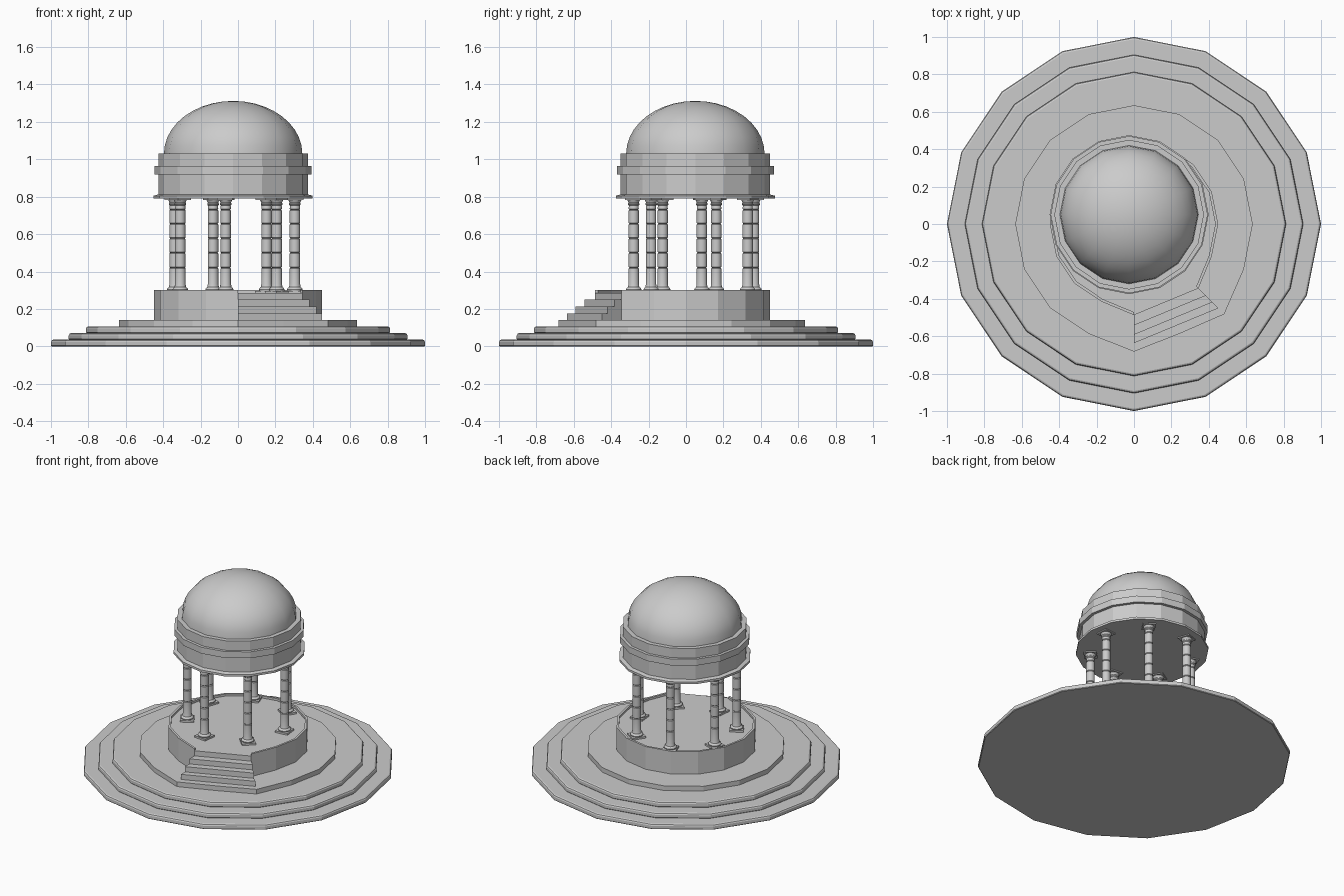
import bpy, bmesh
from math import sin, cos, radians, pi

if "Cube" in bpy.data.objects:
    bpy.data.objects.remove(bpy.data.objects["Cube"])

SIDES = 16
CX, CY = -0.026, 0.05      # centre of the rotunda
STAIR = (12, 14)           # ring corners pulled out at the stairs (-90 and -45 degrees)


def finish(name, bm, smooth=None):
    bmesh.ops.remove_doubles(bm, verts=bm.verts, dist=1e-5)
    bmesh.ops.recalc_face_normals(bm, faces=bm.faces)
    me = bpy.data.meshes.new(name)
    bm.to_mesh(me)
    bm.free()
    ob = bpy.data.objects.new(name, me)
    bpy.context.collection.objects.link(ob)
    if smooth:
        bpy.ops.object.select_all(action='DESELECT')
        ob.select_set(True)
        bpy.context.view_layer.objects.active = ob
        bpy.ops.object.shade_smooth_by_angle(angle=radians(smooth))
    return ob


def add_prism(bm, pts, z0, z1):
    lo = [bm.verts.new((x, y, z0)) for x, y in pts]
    hi = [bm.verts.new((x, y, z1)) for x, y in pts]
    bm.faces.new(lo[::-1])
    bm.faces.new(hi)
    n = len(pts)
    for i in range(n):
        j = (i + 1) % n
        bm.faces.new((lo[i], lo[j], hi[j], hi[i]))


def polar(r, deg):
    return (r * cos(radians(deg)), r * sin(radians(deg)))


def ring(r, pulled=None):
    return [polar(pulled if pulled and i in STAIR else r, i * 22.5) for i in range(SIDES)]


def add_lathe(bm, profile, sides, cx, cy):
    rings = []
    for r, z in profile:
        if r < 1e-4:
            rings.append([bm.verts.new((cx, cy, z))] * sides)
        else:
            rings.append([bm.verts.new((cx + r * cos(2 * pi * i / sides),
                                        cy + r * sin(2 * pi * i / sides), z)) for i in range(sides)])
    for a, b in zip(rings, rings[1:]):
        for i in range(sides):
            j = (i + 1) % sides
            quad = list(dict.fromkeys((a[i], a[j], b[j], b[i])))
            bm.faces.new(quad)


# Round base tiers with softened upper edges
def tier_profile(r, z0, z1):
    return [(0, z0), (r - .004, z0), (r, z0 + .004), (r, z1 - .012), (r - .004, z1 - .004), (r - .012, z1), (0, z1)]


for k, (r, z0, z1) in enumerate([(1, 0, .036), (.905, .036, .071), (.813, .071, .107)]):
    bm = bmesh.new()
    add_lathe(bm, tier_profile(r, z0, z1), SIDES, 0, 0)
    finish("base_tier_%d" % (k + 1), bm)

# Upper tier and platform, both widened under the stairs
bm = bmesh.new()
add_prism(bm, ring(.635, .682), .105, .14)
finish("base_tier_4", bm)
bm = bmesh.new()
add_prism(bm, ring(.45, .487), .135, .285)
finish("platform", bm)

# Low rim round the platform, open at the stairs
bm = bmesh.new()
outer, inner = ring(.45, .487), ring(.435, .471)
for i in range(SIDES):
    if i in (12, 13):
        continue
    j = (i + 1) % SIDES
    add_prism(bm, [outer[i], outer[j], inner[j], inner[i]], .283, .3)
bmesh.ops.remove_doubles(bm, verts=bm.verts, dist=1e-5)
finish("platform_rim", bm)

# Wedge-shaped stairs
for k, (r, z) in enumerate([(.542, .249), (.592, .213), (.637, .176)]):
    bm = bmesh.new()
    add_prism(bm, [polar(.45, -90), polar(r, -90), polar(r, -45), polar(.45, -45)], .135, z)
    finish("stair_step_%d" % (k + 1), bm)

# Seven columns, each with square plinth, jointed shaft and square cap
shaft = [(0, .295), (.04, .295), (.042, .304), (.038, .312), (.031, .316), (.03, .325), (.028, .332)]
for z in (.42, .5, .577, .655, .73):
    shaft += [(.028, z - .004), (.024, z), (.028, z + .004)]
shaft += [(.0265, .752), (.031, .757), (.031, .764), (.028, .768), (.036, .785), (0, .785)]
for k in range(7):
    dx, dy = polar(.332, 6 + k * 360 / 7)
    x, y = CX + dx, CY + dy
    bm = bmesh.new()
    add_lathe(bm, shaft, 14, x, y)
    finish("column_%d" % (k + 1), bm, 35)
    bm = bmesh.new()
    for half, z0, z1 in ((.045, .283, .297), (.042, .783, .795)):
        sq = [(CX + a * cos(radians(6 + k * 360 / 7)) - b * sin(radians(6 + k * 360 / 7)),
               CY + a * sin(radians(6 + k * 360 / 7)) + b * cos(radians(6 + k * 360 / 7)))
              for a, b in ((.332 - half, -half), (.332 + half, -half), (.332 + half, half), (.332 - half, half))]
        add_prism(bm, sq, z0, z1)
    finish("column_plates_%d" % (k + 1), bm)

# Ring beam with projecting mouldings
bm = bmesh.new()
add_lathe(bm, [(0, .79), (.425, .79), (.425, .805), (.4, .812), (.4, .918), (.42, .918), (.42, .963),
               (.4, .963), (.4, 1.03), (0, 1.03)], SIDES, CX, CY)
finish("ring_beam", bm)

# Dome
bm = bmesh.new()
dome = [(.37 * cos(t * pi / 20), 1.03 + .282 * sin(t * pi / 20)) for t in range(10)] + [(0, 1.312)]
add_lathe(bm, [(0, 1.03)] + dome, SIDES, CX, CY)
finish("dome", bm, 40)
